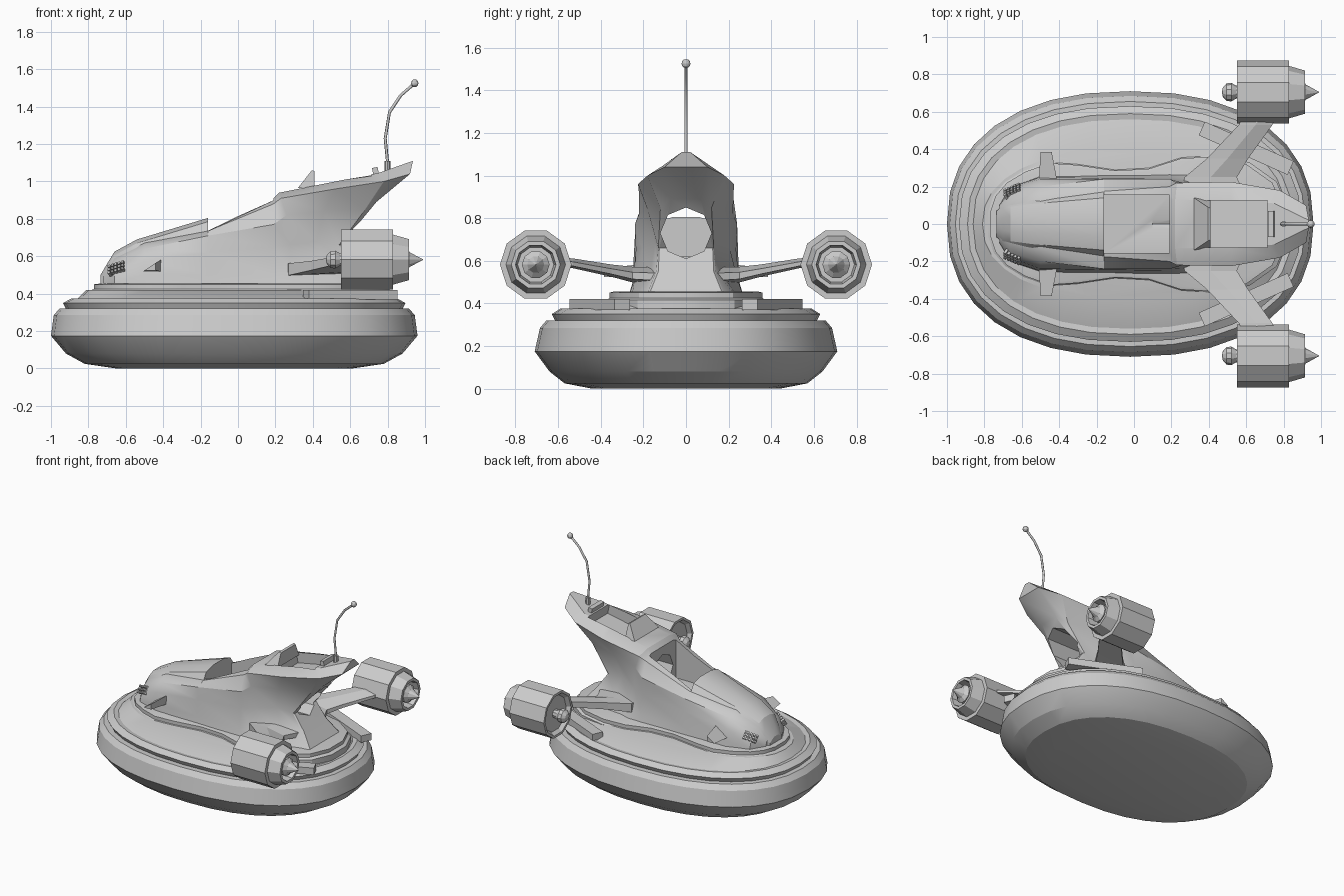
import bpy, bmesh, math
from mathutils import Vector, Matrix

if "Cube" in bpy.data.objects:
    bpy.data.objects.remove(bpy.data.objects["Cube"])


def make(name, verts, faces, smooth=None):
    me = bpy.data.meshes.new(name)
    me.from_pydata([tuple(v) for v in verts], [], faces)
    bm = bmesh.new()
    bm.from_mesh(me)
    bmesh.ops.remove_doubles(bm, verts=bm.verts, dist=1e-5)
    bmesh.ops.recalc_face_normals(bm, faces=bm.faces)
    bm.to_mesh(me)
    bm.free()
    ob = bpy.data.objects.new(name, me)
    bpy.context.collection.objects.link(ob)
    if smooth:
        smooth_by_angle(ob, smooth)
    return ob


def smooth_by_angle(ob, deg):
    bpy.ops.object.select_all(action='DESELECT')
    ob.select_set(True)
    bpy.context.view_layer.objects.active = ob
    bpy.ops.object.shade_smooth_by_angle(angle=math.radians(deg))


def loft(name, rings, strip_caps=False, smooth=None):
    n = len(rings[0])
    verts = [v for r in rings for v in r]
    faces = [(k * n + i, k * n + (i + 1) % n, (k + 1) * n + (i + 1) % n, (k + 1) * n + i)
             for k in range(len(rings) - 1) for i in range(n)]
    for base in (0, (len(rings) - 1) * n):
        if strip_caps:
            faces += [tuple(base + j for j in (i, i + 1, n - 2 - i, n - 1 - i))
                      for i in range(n // 2 - 1)]
        else:
            faces.append(tuple(range(base, base + n)))
    return make(name, verts, faces, smooth)


def both_sides(half):
    return list(half) + [(x, -y, z) for x, y, z in reversed(half)]


def oval(cx, a, b, z, n=32, e=2.3):
    ring = []
    for i in range(n):
        c, s = math.cos(2 * math.pi * i / n), math.sin(2 * math.pi * i / n)
        ring.append((cx + a * math.copysign(abs(c) ** (2 / e), c),
                     b * math.copysign(abs(s) ** (2 / e), s), z))
    return ring


def lathe_x(name, profile, y, z, n=10):
    rings = [[(x, y + r * math.cos(2 * math.pi * i / n), z + r * math.sin(2 * math.pi * i / n))
              for i in range(n)] for x, r in profile]
    return loft(name, rings)


def box(name, size, matrix):
    bm = bmesh.new()
    bmesh.ops.create_cube(bm, size=1, matrix=matrix @ Matrix.Diagonal((*size, 1)))
    me = bpy.data.meshes.new(name)
    bm.to_mesh(me)
    bm.free()
    ob = bpy.data.objects.new(name, me)
    bpy.context.collection.objects.link(ob)
    return ob


def cut(ob, cutter):
    mod = ob.modifiers.new("cut", 'BOOLEAN')
    mod.operation, mod.solver, mod.object = 'DIFFERENCE', 'EXACT', cutter
    cutter.hide_render = True
    dg = bpy.context.evaluated_depsgraph_get()
    me = bpy.data.meshes.new_from_object(ob.evaluated_get(dg))
    ob.modifiers.clear()
    ob.data = me
    bpy.data.objects.remove(cutter)


# inflated skirt with stepped rim and rising deck
skirt = [(.63, .44, 0), (.80, .57, .025), (.90, .64, .08), (.98, .71, .175), (.965, .685, .285),
         (.935, .655, .32), (.90, .615, .32), (.915, .63, .35), (.87, .59, .375), (.84, .56, .37),
         (.79, .40, .42)]
loft("skirt", [oval(-.02, a, b, z) for a, b, z in skirt], smooth=20)

# wavy plinth under the cabin, with a raised trim step
outline = [(-.77, .06), (-.74, .15), (-.68, .22), (-.58, .28), (-.45, .325), (-.3, .315),
           (-.1, .285), (.08, .295), (.25, .35), (.42, .36), (.6, .32), (.74, .22), (.8, .08)]
plinth = [(1.03, .37), (1.03, .415), (1, .425), (1, .45), (.95, .455)]
loft("plinth", [both_sides([(x * s, y * s, z) for x, y in outline]) for s, z in plinth], True, 25)

# cabin body: upright front sections, then sections leaning back into the tail
front = [(-.72, (.10, .40), (.10, .45), (.10, .47), (.09, .49), (.06, .505), (.03, .51)),
         (-.66, (.20, .40), (.20, .46), (.18, .52), (.15, .56), (.10, .59), (.05, .60)),
         (-.50, (.26, .40), (.25, .50), (.24, .58), (.20, .64), (.13, .67), (.06, .68)),
         (-.16, (.27, .40), (.25, .50), (.245, .62), (.24, .71), (.175, .735), (.10, .74)),
         (.19, (.28, .40), (.25, .50), (.235, .65), (.24, .77), (.20, .88), (.13, .91))]
tail = [[(.30, .28, .40), (.28, .24, .52), (.28, .205, .66), (.26, .22, .82), (.23, .22, .91), (.22, .13, .94)],
        [(.55, .26, .40), (.47, .17, .54), (.42, .145, .68), (.46, .18, .84), (.52, .225, .96), (.52, .13, 1.0)],
        [(.74, .20, .40), (.62, .14, .55), (.54, .13, .66), (.68, .12, .85), (.78, .18, 1.0), (.75, .11, 1.045)],
        [(.75, .19, .40), (.63, .13, .55), (.55, .125, .66), (.74, .07, .89), (.92, .10, 1.04), (.935, .02, 1.11)]]
sections = [[(x, y, z) for y, z in pts] for x, *pts in front] + tail
body = loft("cabin_body", [both_sides(s) for s in sections], True)

# openings: front cockpit, rear cockpit, tunnel out of the back
tilt = Matrix.Rotation(-math.radians(11), 4, 'Y')
cut(body, box("cockpit_cutter", (.35, .31, .4), Matrix.Translation((.015, 0, .82))))
cut(body, box("rear_cutter", (.33, .25, .2), Matrix.Translation((.545, 0, 1.03)) @ tilt))
cut(body, lathe_x("tunnel_cutter", [(.1, .12), (1.1, .12)], 0, .73, 8))
smooth_by_angle(body, 28)

# raised hood ahead of the cockpit
hood = [(-.735, .07, .47, .50), (-.70, .10, .51, .56), (-.66, .115, .565, .625),
        (-.54, .135, .64, .69), (-.16, .175, .73, .805)]
loft("hood", [both_sides([(x, w, ze - .05), (x, w, ze), (x, w * .8, zt - .02), (x, w * .35, zt)])
              for x, w, ze, zt in hood], True, 25)

# rear windscreen and headrest
loft("rear_windscreen", [[(.32, -.14, .965), (.32, .14, .965), (.41, .125, .96), (.41, -.125, .96)],
                         [(.395, -.09, 1.06), (.395, .09, 1.06), (.41, .085, 1.055), (.41, -.085, 1.055)]])
box("headrest", (.03, .14, .04), Matrix.Translation((.735, 0, 1.055)) @ tilt)

# parts in mirrored pairs
for s, side in ((1, "left"), (-1, "right")):
    # engine shell, spinner and exhaust cone
    ey, ez = .705 * s, .582
    lathe_x(side + "_engine", [(.575, .001), (.575, .13), (.55, .15), (.55, .168), (.83, .168), (.83, .14),
                               (.915, .115), (.915, .095), (.84, .085), (.84, .001)], ey, ez)
    lathe_x(side + "_exhaust_cone", [(.83, .06), (.90, .065), (.92, .04), (.99, .001)], ey, ez)
    lathe_x(side + "_spinner", [(.47, .001), (.475, .025), (.495, .047), (.52, .05), (.545, .035), (.58, .03)], ey, ez)

    # swept engine wing: leading x, trailing x, y, centre z, half thickness
    wing = [(.25, .60, .14, .525, .035), (.27, .55, .25, .53, .032), (.39, .61, .35, .55, .025),
            (.56, .74, .53, .585, .02), (.60, .77, .60, .59, .02)]
    loft(side + "_wing", [[(l, y * s, z - t), (l, y * s, z + t), ((l + t_x) / 2, y * s, z + t * 1.3),
                           (t_x, y * s, z + t * .5), (t_x, y * s, z - t * .5)]
                          for l, t_x, y, z, t in wing])

    # long rear deck bar
    box(side + "_deck_bar", (.52, .08, .05), Matrix.Translation((.60, .405 * s, .395))
        @ Matrix.Rotation(-math.radians(24) * s, 4, 'Z'))

    # small nose winglet
    loft(side + "_winglet", [[(-.51, .2 * s, .515), (-.405, .2 * s, .585), (-.405, .2 * s, .515)],
                             [(-.50, .385 * s, .525), (-.44, .385 * s, .565), (-.44, .385 * s, .525)]])

    # nose grille of small blocks laid on the body
    hit, loc, normal, _ = body.closest_point_on_mesh(Vector((-.645, .17 * s, .53)))
    u = (Vector((1, 0, 0)) - normal * normal.x).normalized()
    v = normal.cross(u)
    frame = Matrix((u, v, normal)).transposed().to_4x4()
    for i in range(5):
        for j in range(3):
            p = loc + u * (i - 2) * .02 + v * (j - 1) * .021
            box(f"{side}_grille_block_{i}_{j}", (.014, .015, .03), Matrix.Translation(p) @ frame)

# whip antenna with socket and ball tip
path = [(.80, 1.06), (.80, 1.10), (.787, 1.23), (.81, 1.37), (.87, 1.46), (.945, 1.525)]
cu = bpy.data.curves.new("antenna", 'CURVE')
cu.dimensions, cu.bevel_depth, cu.bevel_resolution, cu.use_fill_caps = '3D', .008, 1, True
sp = cu.splines.new('POLY')
sp.points.add(len(path) - 1)
for pt, (x, z) in zip(sp.points, path):
    pt.co = (x, 0, z, 1)
bpy.context.collection.objects.link(bpy.data.objects.new("antenna", cu))
bpy.ops.mesh.primitive_cylinder_add(vertices=8, radius=.016, depth=.07, location=(.80, 0, 1.075))
bpy.context.object.name = "antenna_socket"
bpy.ops.mesh.primitive_uv_sphere_add(segments=10, ring_count=6, radius=.021, location=(.945, 0, 1.525))
bpy.context.object.name = "antenna_tip"
